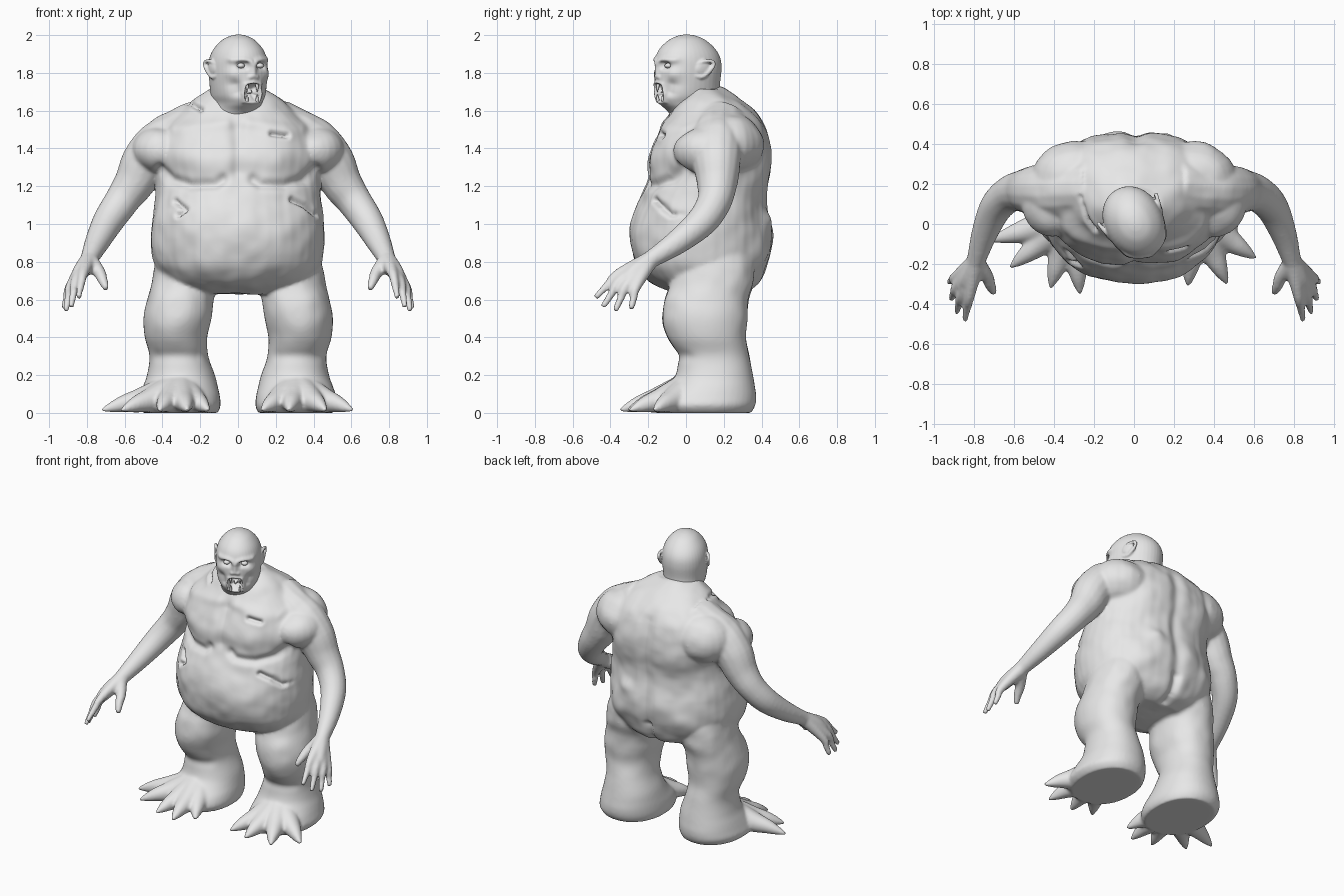
import bpy, bmesh, math
from mathutils import Vector, Matrix, noise

cube = bpy.data.objects.get("Cube")
if cube:
    bpy.data.objects.remove(cube, do_unlink=True)

skin = bpy.data.materials.new("grey skin")
skin.use_nodes = True
skin.diffuse_color = (0.8, 0.8, 0.8, 1)
skin.node_tree.nodes["Principled BSDF"].inputs["Base Color"].default_value = (0.8, 0.8, 0.8, 1)


def spline(rows, steps=5):
    """Smoothly interpolate rows of numbers."""
    out = []
    last = len(rows) - 1
    for i in range(last):
        a, b, c, d = (rows[max(0, min(last, k))] for k in (i - 1, i, i + 1, i + 2))
        for s in range(steps):
            t = s / steps
            out.append([q + t / 2 * (r - p + t * (2*p - 5*q + 4*r - e + t * (3*(q - r) + e - p)))
                        for p, q, r, e in zip(a, b, c, d)])
    return out + [list(rows[-1])]


def skin_rings(bm, rings):
    """Join rings of points into a closed tube."""
    loops = [[bm.verts.new(p) for p in ring] for ring in rings]
    n = len(loops[0])
    for low, high in zip(loops, loops[1:]):
        for k in range(n):
            bm.faces.new((low[k], low[(k + 1) % n], high[(k + 1) % n], high[k]))
    bm.faces.new(loops[0][::-1])
    bm.faces.new(loops[-1])


def column(bm, rows, side=1, power=0.92, n=40):
    """Stack of rounded sections: height, centre x, half width, front y, back y."""
    def bend(v):
        return math.copysign(abs(v) ** power, v)
    rings = []
    for z, cx, rx, front, back in spline(rows):
        rings.append([(side * (cx + rx * bend(math.cos(a))),
                       (front + back) / 2 + (back - front) / 2 * bend(math.sin(a)), z)
                      for a in (math.tau * k / n for k in range(n))])
    skin_rings(bm, rings)


def limb(bm, rows, side=1, n=16):
    """Round tube through points: x, y, z, radius."""
    path = spline(rows)
    pts = [Vector((side * p[0], p[1], p[2])) for p in path]
    u = Vector((0.3, 0.5, 0.8))
    rings = []
    for i, p in enumerate(pts):
        t = (pts[min(i + 1, len(pts) - 1)] - pts[max(i - 1, 0)]).normalized()
        u = (u - t * u.dot(t)).normalized()
        w = t.cross(u)
        rings.append([p + path[i][3] * (u * math.cos(a) + w * math.sin(a))
                      for a in (math.tau * k / n for k in range(n))])
    skin_rings(bm, rings)


def ball(bm, centre, size):
    bmesh.ops.create_uvsphere(bm, u_segments=24, v_segments=16, radius=1,
                              matrix=Matrix.Translation(centre) @ Matrix.Diagonal((*size, 1)))


def make(bm, name):
    bmesh.ops.recalc_face_normals(bm, faces=bm.faces)
    mesh = bpy.data.meshes.new(name)
    bm.to_mesh(mesh)
    bm.free()
    mesh.materials.append(skin)
    mesh.polygons.foreach_set("use_smooth", [True] * len(mesh.polygons))
    ob = bpy.data.objects.new(name, mesh)
    bpy.context.collection.objects.link(ob)
    return ob


def fuse(bm, name, voxel, rounds):
    """Merge overlapping volumes into one skin and return it for sculpting."""
    ob = make(bm, name)
    mod = ob.modifiers.new("fuse", 'REMESH')
    mod.mode = 'VOXEL'
    mod.voxel_size = voxel
    mod.use_smooth_shade = True
    soft = ob.modifiers.new("soften", 'SMOOTH')
    soft.factor = 0.5
    soft.iterations = rounds
    bpy.context.view_layer.update()
    mesh = bpy.data.meshes.new_from_object(ob.evaluated_get(bpy.context.evaluated_depsgraph_get()))
    bpy.data.objects.remove(ob, do_unlink=True)
    out = bmesh.new()
    out.from_mesh(mesh)
    return out


def gap(x, z, a, b):
    dx, dz = b[0] - a[0], b[1] - a[1]
    t = max(0, min(1, ((x - a[0]) * dx + (z - a[1]) * dz) / (dx * dx + dz * dz + 1e-9)))
    return math.hypot(x - a[0] - t * dx, z - a[1] - t * dz)


def stroke(bm, pts, radius, depth, side=-1, mirror=False):
    """Raise or carve the front (-1) or back (1) along a line of x, z points."""
    bm.normal_update()
    moves = []
    low, high = min(p[1] for p in pts) - 2.5 * radius, max(p[1] for p in pts) + 2.5 * radius
    for v in bm.verts:
        facing = side * v.normal.y
        if facing <= 0 or not low < v.co.z < high:
            continue
        x = abs(v.co.x) if mirror else v.co.x
        d = min(gap(x, v.co.z, a, b) for a, b in zip(pts, pts[1:] or pts))
        if d < 2.5 * radius:
            moves.append((v, v.normal * depth * min(1, 2 * facing) * math.exp(-(d / radius) ** 2)))
    for v, m in moves:
        v.co += m


# Torso
bm = bmesh.new()
column(bm, [(.63, 0, .27, -.06, .29), (.68, 0, .37, -.17, .38), (.76, 0, .43, -.255, .425),
            (.85, 0, .455, -.29, .45), (.95, 0, .46, -.3, .455), (1.05, 0, .45, -.28, .445),
            (1.15, 0, .435, -.235, .435), (1.25, 0, .43, -.195, .445), (1.35, 0, .45, -.195, .455),
            (1.45, 0, .44, -.165, .445), (1.53, 0, .385, -.12, .42), (1.6, 0, .305, -.075, .365),
            (1.665, 0, .23, -.03, .275), (1.72, 0, .14, .02, .19)])

toe_tips = {1: [(.13, -.26), (.27, -.3), (.46, -.29), (.6, -.165)],
            -1: [(.16, -.25), (.27, -.34), (.415, -.31), (.61, -.21), (.71, -.08)]}
wrist = (.79, -.19, .81, .047)
fingers = [((.82, -.36, .735), (.845, -.48, .61)), ((.858, -.35, .7), (.885, -.44, .56)),
           ((.885, -.315, .675), (.912, -.375, .54)), ((.89, -.265, .665), (.922, -.29, .55))]
for s in (-1, 1):
    # Shoulders, front and back
    ball(bm, (s * .4, .12, 1.39), (.165, .185, .13))
    ball(bm, (s * .3, .23, 1.42), (.21, .18, .17))
    # Legs
    column(bm, [(0, .305, .2, -.16, .345), (.04, .312, .22, -.19, .367), (.09, .308, .212, -.16, .372),
                (.14, .305, .198, -.1, .365), (.2, .302, .18, -.055, .355), (.3, .312, .156, -.045, .335),
                (.4, .328, .166, -.09, .318), (.5, .32, .18, -.12, .325), (.6, .305, .177, -.115, .332),
                (.7, .28, .18, -.08, .36), (.85, .25, .18, -.05, .35)], s)
    # Clawed toes
    for tx, ty in toe_tips[s]:
        bx, by = .31, .03
        limb(bm, [(bx + t * (tx - bx), by + t * (ty - by), z, r) for t, z, r in
                  ((.15, .11, .09), (.5, .068, .067), (.72, .05, .048), (.88, .032, .031),
                   (1.03, .014, .009))], s)
    # Arms
    limb(bm, [(.2, .18, 1.5, .16), (.38, .165, 1.42, .15), (.485, .165, 1.335, .13),
              (.55, .165, 1.22, .107), (.617, .15, 1.12, .092), (.687, .085, 1.015, .083),
              (.745, -.045, .905, .066), wrist, (.815, -.26, .76, .045)], s)
    # Palm, fingers and thumb
    limb(bm, [wrist, (.83, -.27, .75, .045), (.855, -.315, .705, .036)], s)
    for knuckle, tip in fingers:
        mid = [(a + b) / 2 for a, b in zip(knuckle, tip)]
        limb(bm, [wrist, (*knuckle, .027), (*mid, .021), (*tip, .016)], s)
    limb(bm, [wrist, (.735, -.26, .745, .034), (.715, -.31, .7, .027), (.697, -.345, .655, .017)], s)

body = fuse(bm, "body blockout", .01, 8)

# Lumpy flesh, kept off the hands and toes
for v in body.verts:
    calm = min(1, max(0, (.6 - abs(v.co.x)) * 5)) * min(1, max(0, v.co.z - .2) * 2)
    v.co += v.normal * calm * (.012 * noise.noise(v.co * 5) + .005 * noise.noise(v.co * 12))

# Chest, collarbones and knees
stroke(body, [(.2, 1.32)], .11, .018, mirror=True)
stroke(body, [(.41, 1.29), (.35, 1.235), (.25, 1.205), (.12, 1.21), (.08, 1.235)], .026, -.022, mirror=True)
stroke(body, [(0, 1.28), (0, 1.5)], .035, -.015)
stroke(body, [(.06, 1.53), (.33, 1.5)], .03, .01, mirror=True)
stroke(body, [(.33, .43)], .08, .01, mirror=True)
stroke(body, [(.22, .3), (.42, .3)], .03, -.008, mirror=True)
# Torn wounds
for line in ([(-.33, 1.12), (-.28, 1.08), (-.32, 1.05)], [(.18, 1.48), (.26, 1.47)],
             [(.29, 1.13), (.36, 1.1), (.42, 1.05)], [(-.27, 1.65), (-.2, 1.61)]):
    stroke(body, line, .035, .008)
    stroke(body, line, .015, -.03)
# Spine, shoulder blades, back lumps
stroke(body, [(0, 1.52), (.02, 1.2), (0, .8)], .045, -.02, 1)
stroke(body, [(.2, 1.28)], .09, .012, 1, True)
stroke(body, [(.17, 1.02)], .05, .022, 1)
stroke(body, [(-.1, .95)], .055, .012, 1)
stroke(body, [(.25, .84)], .08, .014, 1, True)
stroke(body, [(0, .78), (0, .64)], .03, -.025, 1)
for v in body.verts:
    v.co.z = max(0, v.co.z)
make(body, "body")

# Head and neck, modelled facing forward and then turned
bm = bmesh.new()
column(bm, [(1.5, 0, .15, -.03, .24), (1.59, 0, .125, -.09, .22), (1.635, 0, .118, -.145, .2),
            (1.68, 0, .133, -.17, .192), (1.74, 0, .142, -.172, .187), (1.82, 0, .147, -.17, .195),
            (1.88, 0, .141, -.166, .188), (1.93, 0, .12, -.142, .158), (1.975, 0, .08, -.092, .105),
            (1.996, 0, .04, -.045, .055), (2.003, 0, .01, -.01, .015)], power=.96)
for s in (-1, 1):
    # Ears: rim and bowl
    limb(bm, [(.138, -.015, 1.785, .01), (.148, .025, 1.78, .012), (.158, .075, 1.825, .011),
              (.16, .08, 1.858, .01), (.152, .035, 1.862, .01), (.14, -.005, 1.845, .009)], s, 10)
    ball(bm, (s * .146, .03, 1.822), (.012, .045, .035))
head = fuse(bm, "head blockout", .006, 3)
stroke(head, [(.1, 1.868), (.05, 1.868), (.015, 1.858)], .017, .011, mirror=True)
stroke(head, [(.045, 1.838), (.068, 1.838)], .017, -.03, mirror=True)
stroke(head, [(0, 1.84), (0, 1.785)], .016, .012)
stroke(head, [(.02, 1.778)], .012, .007, mirror=True)
stroke(head, [(.1, 1.795)], .028, .01, mirror=True)
stroke(head, [(.09, 1.735), (.08, 1.7)], .025, -.015, mirror=True)
stroke(head, [(0, 1.748), (.04, 1.738), (.05, 1.69), (.042, 1.65), (0, 1.645)], .011, .009, mirror=True)
stroke(head, [(0, 1.715), (.022, 1.715), (.022, 1.675), (0, 1.675)], .018, -.055, mirror=True)

# Eyes and fangs
eyes, teeth = bmesh.new(), bmesh.new()
for s in (-1, 1):
    ball(eyes, (s * .057, -.134, 1.838), (.021, .02, .014))
    for x, base, tip in ((.03, 1.74, 1.7), (.03, 1.65, 1.685)):
        limb(teeth, [(x, -.15, base, .009), (x, -.154, (base + tip) / 2, .007), (x, -.154, tip, .002)], s, 8)

turn = Matrix.Translation((.005, 0, 0)) @ Matrix.Rotation(math.radians(27), 4, 'Z')
for part, name in ((head, "head"), (eyes, "eyes"), (teeth, "teeth")):
    make(part, name).matrix_world = turn
